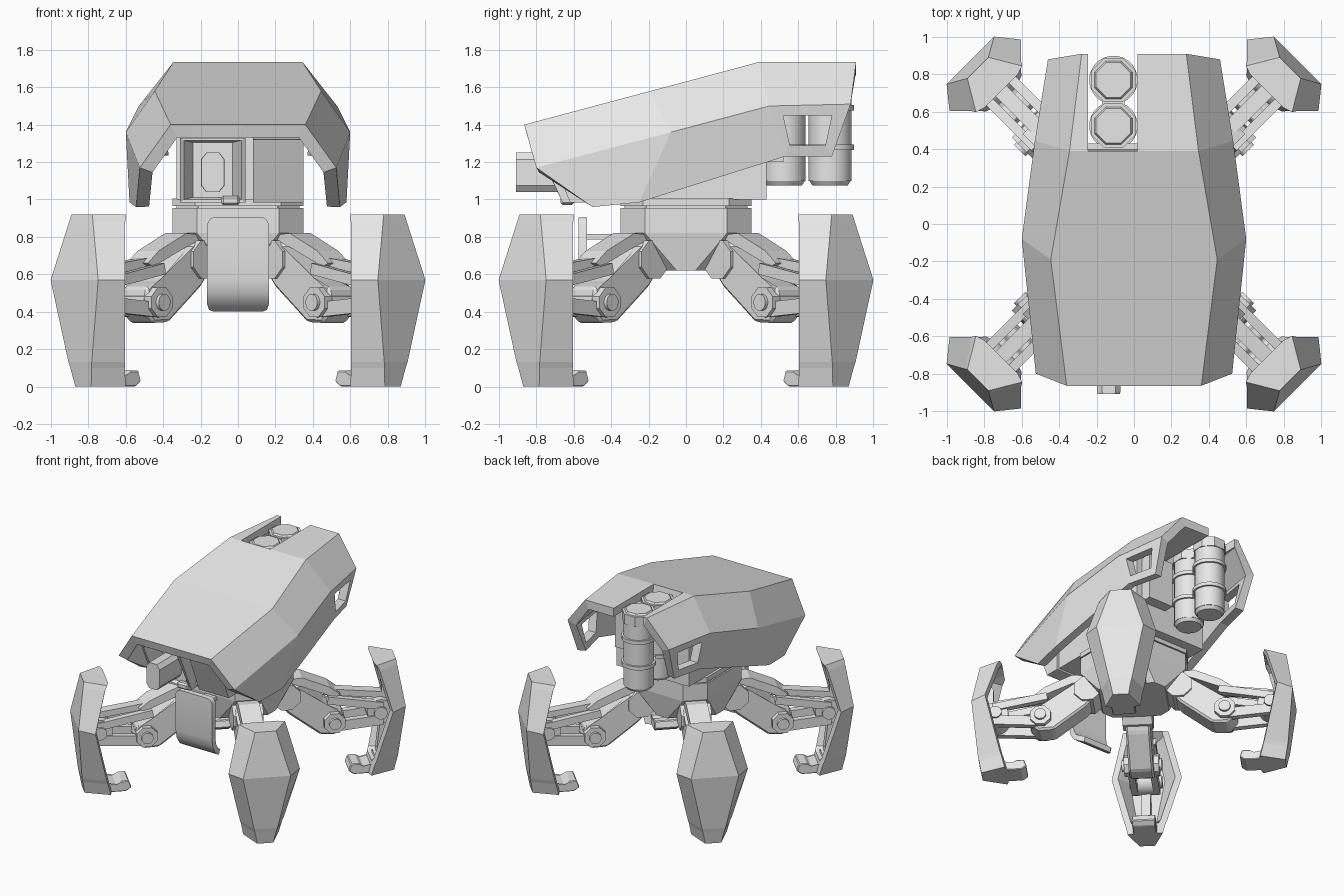
import bpy, bmesh, math
from mathutils import Matrix, Vector

if "Cube" in bpy.data.objects:
    bpy.data.objects.remove(bpy.data.objects["Cube"])

grey = bpy.data.materials.new("plain grey")
grey.diffuse_color = (0.8, 0.8, 0.8, 1)
grey.use_nodes = True
grey.node_tree.nodes["Principled BSDF"].inputs["Base Color"].default_value = grey.diffuse_color


def finish(name, bm, smooth=None, fix=True):
    if fix:
        bmesh.ops.recalc_face_normals(bm, faces=bm.faces)
    me = bpy.data.meshes.new(name)
    bm.to_mesh(me)
    bm.free()
    me.materials.append(grey)
    if smooth:
        me.shade_smooth()
        me.set_sharp_from_angle(angle=math.radians(smooth))
    ob = bpy.data.objects.new(name, me)
    bpy.context.collection.objects.link(ob)
    return ob


def loft(name, rings, bevel=0, smooth=None):
    """Closed solid through rings of equal point count."""
    bm = bmesh.new()
    vs = [[bm.verts.new(p) for p in r] for r in rings]
    n = len(rings[0])
    for a, b in zip(vs, vs[1:]):
        for i in range(n):
            bm.faces.new((a[i], a[(i + 1) % n], b[(i + 1) % n], b[i]))
    bm.faces.new(vs[0])
    bm.faces.new(vs[-1])
    if bevel:
        bmesh.ops.bevel(bm, geom=bm.edges[:], offset=bevel, segments=1, affect='EDGES')
    return finish(name, bm, smooth)


def prism(name, pts, w0, w1, axis='x', bevel=0, smooth=None):
    """Side profile (horizontal, z) extruded across x or y."""
    f = (lambda p, w: (w, p[0], p[1])) if axis == 'x' else (lambda p, w: (p[0], w, p[1]))
    return loft(name, [[f(p, w) for p in pts] for w in (w0, w1)], bevel, smooth)


def box(name, x0, x1, y0, y1, z0, z1, bevel=0):
    return prism(name, [(y0, z0), (y1, z0), (y1, z1), (y0, z1)], x0, x1, 'x', bevel)


def cyl(name, c, r, h, axis='z', n=24, r2=None):
    bm = bmesh.new()
    rot = {'z': Matrix(), 'y': Matrix.Rotation(math.pi / 2, 4, 'X')}[axis]
    turn = Matrix.Rotation(math.pi / n, 4, 'Z')
    bmesh.ops.create_cone(bm, cap_ends=True, segments=n, radius1=r, radius2=r2 or r,
                          depth=h, matrix=Matrix.Translation(c) @ rot @ turn)
    return finish(name, bm, 35 if n > 8 else None)


# --- armoured hull: open shell through four stations (top edge, ridge, bottom edge)
stations = [
    ((.36, -.865, 1.40), (.525, -.80, 1.17), (.545, -.50, .96)),
    ((.445, -.19, 1.58), (.60, -.08, 1.36), (.58, -.25, .985)),
    ((.345, .39, 1.735), (.53, .445, 1.50), (.50, .53, 1.23)),
    ((.28, .91, 1.735), (.46, .88, 1.51), (.44, .78, 1.23)),
]
bm = bmesh.new()
grid = []
for t, r, b in stations:
    row = [b, r, t, (.02, t[1], t[2]), (-.245, t[1], t[2])]
    row += [(-p[0], p[1], p[2]) for p in (t, r, b)]
    grid.append([bm.verts.new(p) for p in row])
for i in range(3):
    for j in range(7):
        if (i, j) != (2, 3):          # rear notch for the tanks
            bm.faces.new((grid[i][j], grid[i + 1][j], grid[i + 1][j + 1], grid[i][j + 1]))
hull = finish("hull_shell", bm, fix=False)
sol = hull.modifiers.new("thickness", 'SOLIDIFY')
sol.thickness, sol.offset, sol.use_even_offset = .07, -1, True

# side windows
cutter = prism("window_cutter", [(.52, 1.45), (.78, 1.45), (.745, 1.29), (.555, 1.29)], -1, 1)
cutter.hide_render = True
cutter.hide_viewport = True
cut = hull.modifiers.new("windows", 'BOOLEAN')
cut.operation, cut.object, cut.solver = 'DIFFERENCE', cutter, 'EXACT'

# --- inner body
prism("core_body", [(-.6, 1.0), (-.6, 1.36), (.3, 1.60), (.43, 1.60), (.43, 1.0)], -.33, .33)
prism("front_block", [(-.62, .985), (-.76, 1.32), (-.5, 1.34), (-.5, .985)], .08, .35)
box("rear_block", .05, .28, .42, .52, 1.2, 1.58)

# sensor housing with a funnel-like recess
o = [(-.31, -.66, .985), (.04, -.66, .985), (.04, -.82, 1.33), (-.31, -.82, 1.33)]
c = Vector((-.135, 0, 1.16))
loft("sensor_housing", [
    [(x, -.55, z) for x, y, z in o], o,
    [(c.x + (x - c.x) * .88, y, c.z + (z - c.z) * .92) for x, y, z in o],
    [(c.x + (x - c.x) * .6, -.63, c.z + (z - c.z) * .85) for x, y, z in o]])


def eye_ring(y, s):
    pts = [(-.063, -.07), (-.035, -.105), (.035, -.105), (.063, -.07),
           (.063, .07), (.035, .105), (-.035, .105), (-.063, .07)]
    return [(-.135 + a * s, y, 1.145 + b) for a, b in pts]


loft("sensor_eye", [eye_ring(y, s) for y, s in ((-.62, 1), (-.895, 1), (-.91, .95))])
box("chin_knob", -.09, .01, -.67, -.60, .97, 1.02, .012)

# --- rear tanks with caps and straps
for y in (.525, .77):
    cyl("tank", (-.11, y, 1.37), .115, .54)
    cyl("tank_foot", (-.11, y, 1.09), .095, .03, r2=.115)
    cyl("tank_cap", (-.11, y, 1.66), .128, .08, n=8)
    cyl("tank_cap_top", (-.11, y, 1.705), .112, .02, n=8, r2=.10)
    for z in (1.28, 1.49):
        cyl("tank_strap", (-.11, y, z), .13, .03)
for z in (1.28, 1.49):
    box("strap_link", -.17, -.05, .40, .70, z - .015, z + .015)


# --- pelvis: upright faces narrowing to a point, sloped corners for the legs
def octagon(a, b, z):
    q = [(a, -b), (a, b), (b, a), (-b, a), (-a, b), (-a, -b), (-b, -a), (b, -a)]
    return [(x, y, z) for x, y in q]


loft("pelvis", [octagon(.35, .22, .955), octagon(.35, .22, .82), octagon(.31, .05, .62)])
loft("pelvis_neck", [octagon(.33, .21, .95), octagon(.33, .21, .97)])
loft("pelvis_plate", [octagon(.35, .23, .965), octagon(.35, .23, 1.005)])

# --- curved front guard: (outer y, z), (inner y, z), half width
guard = [(-.575, .905, -.53, .905, .13), (-.575, .895, -.53, .895, .15),
         (-.575, .87, -.53, .87, .165), (-.575, .57, -.53, .57, .165),
         (-.56, .50, -.52, .52, .165), (-.52, .44, -.495, .475, .165),
         (-.47, .41, -.455, .45, .155), (-.44, .40, -.43, .44, .13)]
loft("front_guard", [[(-w, a, b), (w, a, b), (w, p, q), (-w, p, q)]
                     for a, b, p, q, w in guard], smooth=35)
box("guard_arm", -.05, .05, -.54, -.33, .785, .815)


# --- legs: built pointing along +x, then copied to the four diagonals
def bar(name, p, q, h, w0, w1):
    d = Vector((q[0] - p[0], q[1] - p[1])).normalized() * h / 2
    n = (-d.y, d.x)
    pts = [(p[0] + n[0], p[1] + n[1]), (q[0] + n[0], q[1] + n[1]),
           (q[0] - n[0], q[1] - n[1]), (p[0] - n[0], p[1] - n[1])]
    return prism(name, pts, w0, w1, 'y')


def shield_ring(z, uo, vo, us, vs, hollow):
    ur = uo - .06 if hollow else us - .015
    return [(uo, -vo, z), (uo, vo, z), (us, vs, z), (us - .015, vs - .05, z),
            (ur, vo * .75, z), (ur, -vo * .75, z),
            (us - .015, .05 - vs, z), (us, -vs, z)]


leg = [
    loft("leg_shield", [shield_ring(*s) for s in (
        (0, 1.17, .06, .985, .135, 0), (.10, 1.188, .08, 1.01, .155, 0),
        (.13, 1.194, .088, 1.02, .165, 1), (.57, 1.237, .18, 1.125, .27, 1),
        (.88, 1.187, .09, 1.04, .187, 1), (.92, 1.18, .08, 1.02, .175, 0))]),
    prism("foot", [(.86, 0), (.82, .03), (.84, .085), (.90, .085), (.93, .055),
                   (1.0, .07), (1.03, .12), (1.03, 0)], -.09, .09, 'y', .006),
    prism("shield_spine", [(1.04, .14), (1.08, .5), (1.08, .75), (1.13, .82), (1.17, .6),
                           (1.13, .14)], -.035, .035, 'y'),
    prism("thigh", [(.27, .66), (.31, .80), (.44, .76), (.66, .57), (.78, .53), (.80, .41),
                    (.73, .34), (.61, .345), (.36, .54)], -.095, .095, 'y', .015),
    prism("thigh_guard", [(.36, .81), (.47, .82), (.68, .725), (.76, .66), (.72, .64),
                          (.46, .75), (.36, .75)], -.08, .08, 'y'),
    cyl("hip_joint", (.35, 0, .68), .11, .23, 'y', 8),
    cyl("knee_hub", (.71, 0, .45), .085, .27, 'y', 8),
    cyl("knee_bolt", (.71, 0, .45), .045, .31, 'y', 16),
    cyl("ankle_hub", (1.06, 0, .50), .10, .19, 'y', 24),
    cyl("ankle_bolt", (1.06, 0, .50), .05, .25, 'y', 16),
    bar("piston", (.66, .67), (1.11, .61), .05, -.04, .04),
]
for s in (-1, 1):
    w = sorted((s * .06, s * .11))
    leg.append(bar("lower_link", (.70, .41), (1.08, .44), .08, *w))
    leg.append(bar("upper_link", (.66, .63), (1.08, .55), .06, *w))

for part in leg:
    base = part.name
    for k, label in enumerate(("back_right", "back_left", "front_left", "front_right")):
        ob = part if k == 0 else part.copy()
        if k:
            bpy.context.collection.objects.link(ob)
        ob.name = base + "_" + label
        ob.rotation_euler.z = math.radians(45 + 90 * k)
